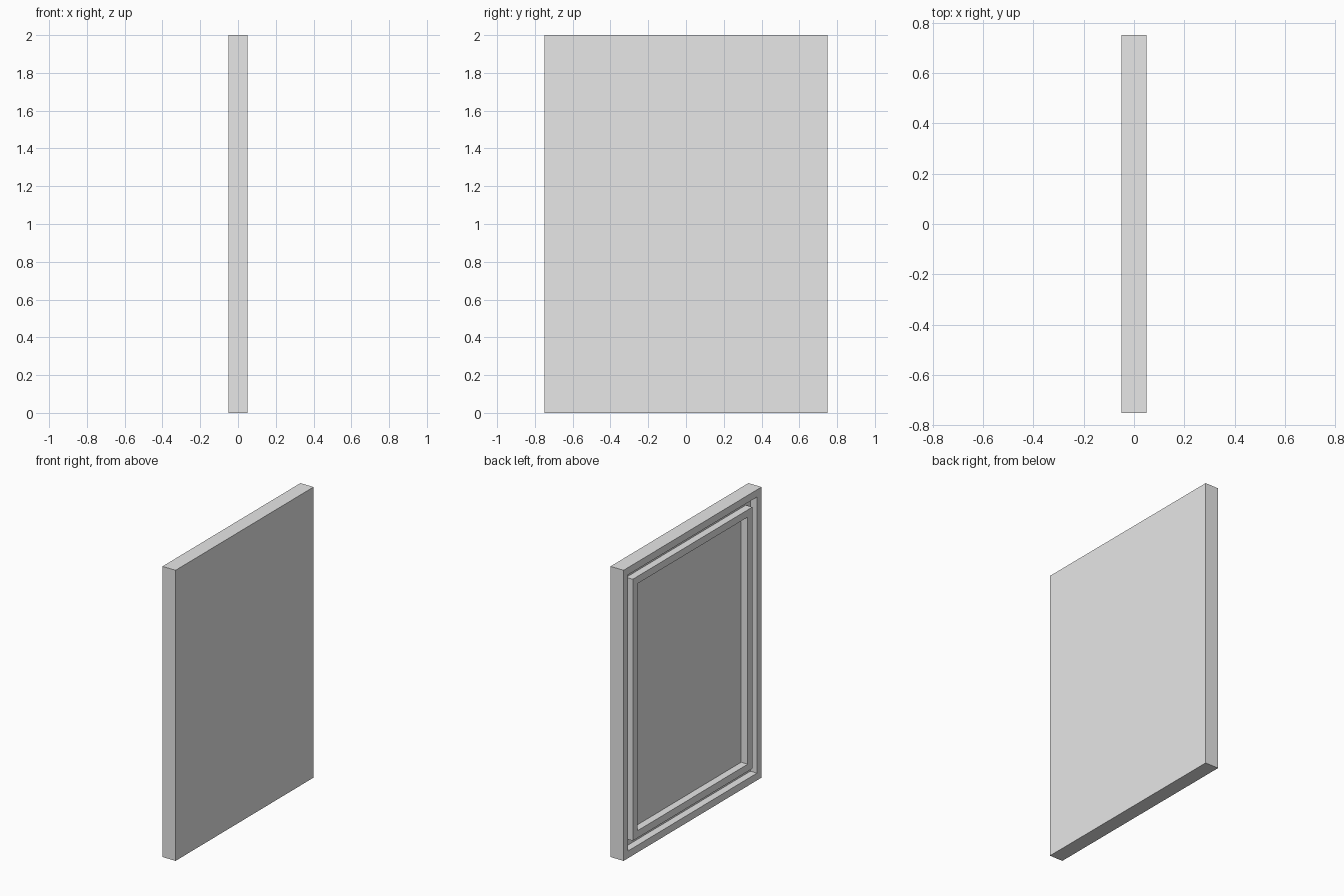
import bpy
import bmesh
from mathutils import Matrix, Vector

cube = bpy.data.objects.get("Cube")
if cube:
    bpy.data.objects.remove(cube, do_unlink=True)

THICKNESS, WIDTH, HEIGHT = 0.1, 1.5, 2.0
BORDER = 0.05   # width of each frame and of the groove
DEPTH = 0.05    # depth of the groove and the centre recess

# One plain grey for the whole panel
grey = bpy.data.materials.new("light_grey")
grey.use_nodes = True
colour = (0.8, 0.8, 0.8, 1.0)
grey.diffuse_color = colour
grey.node_tree.nodes["Principled BSDF"].inputs["Base Color"].default_value = colour

# Slab
bm = bmesh.new()
bmesh.ops.create_cube(bm, size=1.0, matrix=Matrix.Translation((0, 0, HEIGHT / 2))
                      @ Matrix.Diagonal((THICKNESS, WIDTH, HEIGHT, 1)))
bm.normal_update()
face = min(bm.faces, key=lambda f: f.normal.x)


def step(face, shift):
    """Inset a border, then move the inner face along x with straight walls."""
    bmesh.ops.inset_region(bm, faces=[face], thickness=BORDER, use_even_offset=True)
    inner = bmesh.ops.extrude_discrete_faces(bm, faces=[face])["faces"][0]
    bmesh.ops.translate(bm, verts=inner.verts, vec=Vector((shift, 0, 0)))
    bm.normal_update()
    return inner


# Outer frame, groove, inner frame and recessed centre
for shift in (DEPTH, -DEPTH, DEPTH):
    face = step(face, shift)

bmesh.ops.recalc_face_normals(bm, faces=bm.faces)
mesh = bpy.data.meshes.new("framed_panel")
bm.to_mesh(mesh)
bm.free()
mesh.materials.append(grey)
panel = bpy.data.objects.new("framed_panel", mesh)
bpy.context.collection.objects.link(panel)
